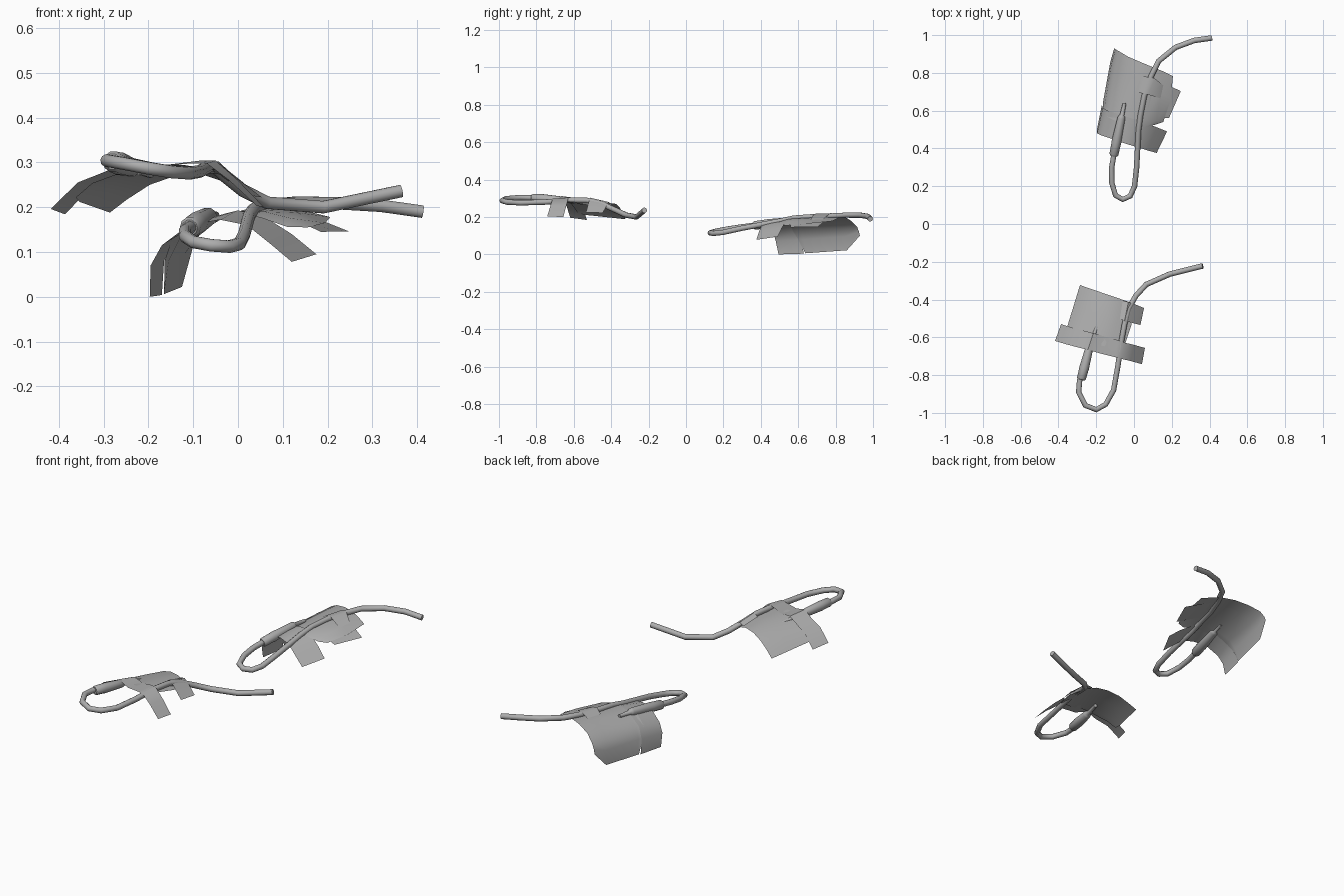
import bpy
from math import radians
from mathutils import Vector

# plain mid-grey plastic
GREY = bpy.data.materials.new("grey_plastic")
GREY.diffuse_color = (.42, .42, .42, 1)


def finish(ob, angle):
    """Smooth shading and material."""
    bpy.ops.object.select_all(action='DESELECT')
    bpy.context.view_layer.objects.active = ob
    ob.select_set(True)
    if ob.type == 'CURVE':
        bpy.ops.object.convert(target='MESH')
    ob = bpy.context.view_layer.objects.active
    ob.data.materials.clear()
    ob.data.materials.append(GREY)
    bpy.ops.object.shade_smooth_by_angle(angle=radians(angle))


def tube(name, pts, radii):
    """Round tube along a path; radii is one value or one per point."""
    cu = bpy.data.curves.new(name, 'CURVE')
    cu.dimensions = '3D'
    cu.bevel_depth = 1.0
    cu.bevel_resolution = 3
    cu.use_fill_caps = True
    sp = cu.splines.new('POLY')
    sp.points.add(len(pts) - 1)
    for i, p in enumerate(pts):
        sp.points[i].co = (*p, 1)
        sp.points[i].radius = radii[i] if isinstance(radii, list) else radii
    ob = bpy.data.objects.new(name, cu)
    bpy.context.collection.objects.link(ob)
    finish(ob, 60)


def connector(name, a, b, tip):
    """Stepped plastic hub from a to b, tapering into a cannula at tip."""
    a, b, tip = Vector(a), Vector(b), Vector(tip)
    t = [0, .04, .3, .34, .95, 1]
    pts = [a.lerp(b, k) for k in t] + [b.lerp(tip, .08), tip]
    tube(name, pts, [.018, .024, .025, .026, .021, .018, .012, .009])


def sheet(name, *edges):
    """Thin film lofted between edge lines with equal point counts."""
    n = len(edges[0])
    verts = [p for e in edges for p in e]
    faces = [(r * n + i, r * n + i + 1, (r + 1) * n + i + 1, (r + 1) * n + i)
             for r in range(len(edges) - 1) for i in range(n - 1)]
    me = bpy.data.meshes.new(name)
    me.from_pydata(verts, [], faces)
    ob = bpy.data.objects.new(name, me)
    bpy.context.collection.objects.link(ob)
    finish(ob, 40)


R = .0145

# rear line: hose, hub
tube("rear_hose", [
    (.412, .985, .19), (.32, .972, .203), (.22, .935, .209), (.13, .862, .21),
    (.09, .78, .206), (.055, .68, .202), (.035, .58, .195), (.024, .5, .178),
    (.014, .3, .14), (.003, .2, .118), (-.02, .148, .112), (-.06, .13, .115),
    (-.098, .152, .122), (-.118, .22, .135), (-.118, .3, .147), (-.104, .38, .157)], R)
connector("rear_hub", (-.108, .36, .154), (-.065, .57, .18), (-.05, .64, .182))

# rear dressing
sheet("rear_dressing",
      [(-.165, .638, .006), (-.164, .6, .08), (-.148, .57, .128), (-.085, .54, .17),
       (-.015, .52, .185), (.05, .51, .177), (.11, .525, .156), (.155, .54, .155)],
      [(-.165, .64, .006), (-.155, .625, .08), (-.13, .61, .13), (-.07, .585, .17),
       (0, .565, .19), (.06, .555, .19), (.12, .548, .175), (.155, .54, .155)],
      [(-.125, .86, .022), (-.12, .845, .095), (-.1, .825, .14), (-.045, .795, .175),
       (.02, .765, .196), (.08, .735, .2), (.14, .7, .187), (.195, .66, .165)],
      [(-.105, .93, .1), (-.098, .925, .12), (-.08, .915, .147), (-.03, .885, .178),
       (.04, .855, .197), (.1, .83, .2), (.15, .81, .192), (.206, .783, .178)])
# rear side flap
sheet("rear_flap",
      [(.07, .6, .192), (.12, .575, .176), (.153, .56, .16), (.185, .56, .145)],
      [(.1, .76, .2), (.15, .745, .184), (.2, .725, .165), (.248, .704, .146)])
# rear tape over the hub
sheet("rear_tape",
      [(-.197, .495, 0), (-.195, .48, .07), (-.17, .468, .115), (-.11, .448, .16),
       (-.04, .424, .172), (.02, .406, .16), (.07, .39, .12), (.12, .376, .078)],
      [(-.17, .63, .004), (-.165, .615, .08), (-.14, .6, .133), (-.07, .578, .175),
       (0, .555, .193), (.06, .535, .178), (.12, .512, .14), (.175, .49, .095)])
# rear small tape over the hose
sheet("rear_hose_tape",
      [(.02, .7, .198), (.045, .69, .217), (.075, .685, .217), (.14, .665, .184)],
      [(.04, .785, .2), (.075, .778, .22), (.11, .77, .22), (.155, .735, .188)])

# front line: hose, hub
tube("front_hose", [
    (.364, -.222, .236), (.19, -.265, .2), (.065, -.32, .21), (.01, -.38, .238),
    (-.03, -.45, .27), (-.05, -.53, .289), (-.068, -.63, .29), (-.085, -.75, .28),
    (-.108, -.88, .276), (-.15, -.955, .279), (-.2, -.983, .287), (-.258, -.96, .298),
    (-.293, -.89, .304), (-.288, -.83, .303), (-.268, -.76, .3)], R)
connector("front_hub", (-.28, -.825, .302), (-.235, -.65, .288), (-.195, -.54, .274))

# front dressing
sheet("front_dressing",
      [(-.362, -.58, .222), (-.325, -.6, .254), (-.265, -.62, .276), (-.2, -.635, .294),
       (-.13, -.655, .294), (-.05, -.648, .285)],
      [(-.354, -.545, .212), (-.32, -.56, .245), (-.26, -.58, .272), (-.19, -.602, .289),
       (-.12, -.622, .294), (-.05, -.645, .283)],
      [(-.32, -.435, .2), (-.284, -.447, .233), (-.225, -.467, .267), (-.155, -.488, .286),
       (-.09, -.505, .288), (-.012, -.53, .265)],
      [(-.286, -.323, .188), (-.248, -.337, .217), (-.197, -.354, .25), (-.14, -.374, .27),
       (-.08, -.394, .273), (-.026, -.413, .255)])
# front side flap
sheet("front_flap",
      [(-.075, -.505, .287), (-.05, -.512, .303), (-.022, -.52, .28), (.034, -.535, .225)],
      [(-.06, -.405, .272), (-.03, -.413, .28), (.005, -.425, .258), (.053, -.445, .222)])
# front tape over the hub
sheet("front_tape",
      [(-.418, -.619, .196), (-.358, -.637, .255), (-.29, -.655, .282), (-.245, -.666, .312),
       (-.18, -.685, .292), (-.1, -.705, .298), (-.07, -.713, .298), (-.02, -.725, .26),
       (.042, -.742, .203)],
      [(-.386, -.53, .184), (-.33, -.548, .243), (-.265, -.565, .276), (-.215, -.578, .3),
       (-.15, -.597, .291), (-.085, -.615, .304), (-.05, -.628, .304), (0, -.64, .26),
       (.058, -.656, .2)])
